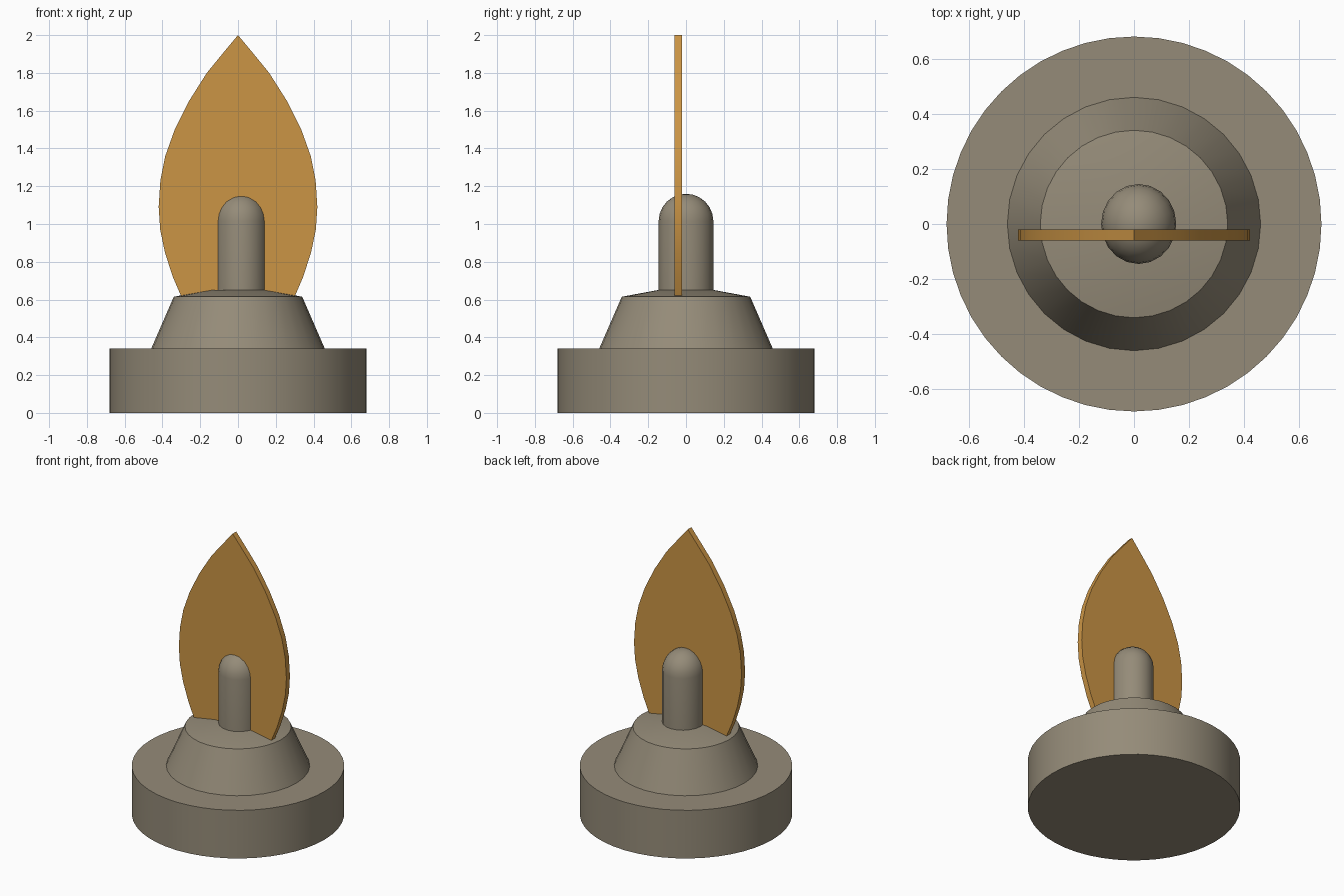
import bpy, bmesh, math
from mathutils import Vector

if "Cube" in bpy.data.objects:
    bpy.data.objects.remove(bpy.data.objects["Cube"])


def material(name, color):
    m = bpy.data.materials.new(name)
    m.diffuse_color = color
    m.use_nodes = True
    m.node_tree.nodes["Principled BSDF"].inputs["Base Color"].default_value = m.diffuse_color
    return m


STONE = material("stone", (0.30, 0.26, 0.19, 1))
AMBER = material("amber", (0.60, 0.30, 0.06, 1))


def finish(name, bm, mat, angle):
    bmesh.ops.recalc_face_normals(bm, faces=bm.faces)
    me = bpy.data.meshes.new(name)
    bm.to_mesh(me)
    bm.free()
    ob = bpy.data.objects.new(name, me)
    bpy.context.collection.objects.link(ob)
    me.materials.append(mat)
    bpy.ops.object.select_all(action='DESELECT')
    ob.select_set(True)
    bpy.context.view_layer.objects.active = ob
    bpy.ops.object.shade_smooth_by_angle(angle=math.radians(angle))
    return ob


def lathe(name, profile, mat, steps=32, angle=40):
    """Revolve (radius, z) points that start and end on the axis."""
    bm = bmesh.new()
    vs = [bm.verts.new((r, 0, z)) for r, z in profile]
    es = [bm.edges.new(p) for p in zip(vs, vs[1:])]
    bmesh.ops.spin(bm, geom=vs + es, cent=(0, 0, 0), axis=(0, 0, 1),
                   angle=2 * math.pi, steps=steps)
    bmesh.ops.remove_doubles(bm, verts=bm.verts, dist=1e-4)
    return finish(name, bm, mat, angle)


# Round foot and tapered collar with a sloped shoulder
lathe("foot", [(0, 0), (0.34, 0), (0.68, 0), (0.68, 0.34), (0.46, 0.34), (0, 0.34)], STONE, 48)
lathe("collar", [(0, 0.33), (0.464, 0.33), (0.34, 0.615), (0.15, 0.65), (0, 0.65)], STONE, 32)

# Domed post, slightly flattened and set off centre
dome = [(0.145 * math.cos(a), 1.015 + 0.145 * math.sin(a))
        for a in (math.radians(90 * i / 6) for i in range(6))]
post = lathe("post", [(0, 0.6), (0.145, 0.6)] + dome + [(0, 1.16)], STONE, 20)
post.scale.x = 0.94
post.location.x = 0.017

# Flat flame-shaped blade: mirrored outline, extruded in y
half = [(0.30, 0.615), (0.345, 0.72), (0.387, 0.85), (0.412, 0.97), (0.42, 1.09),
        (0.411, 1.23), (0.385, 1.36), (0.335, 1.50), (0.26, 1.65), (0.165, 1.80),
        (0.075, 1.91)]
outline = half + [(0, 2.0)] + [(-x, z) for x, z in reversed(half)]
bm = bmesh.new()
face = bm.faces.new([bm.verts.new((x, -0.06, z)) for x, z in outline])
ext = bmesh.ops.extrude_face_region(bm, geom=[face])
bmesh.ops.translate(bm, vec=Vector((0, 0.04, 0)),
                    verts=[v for v in ext["geom"] if isinstance(v, bmesh.types.BMVert)])
finish("flame_blade", bm, AMBER, 40)
